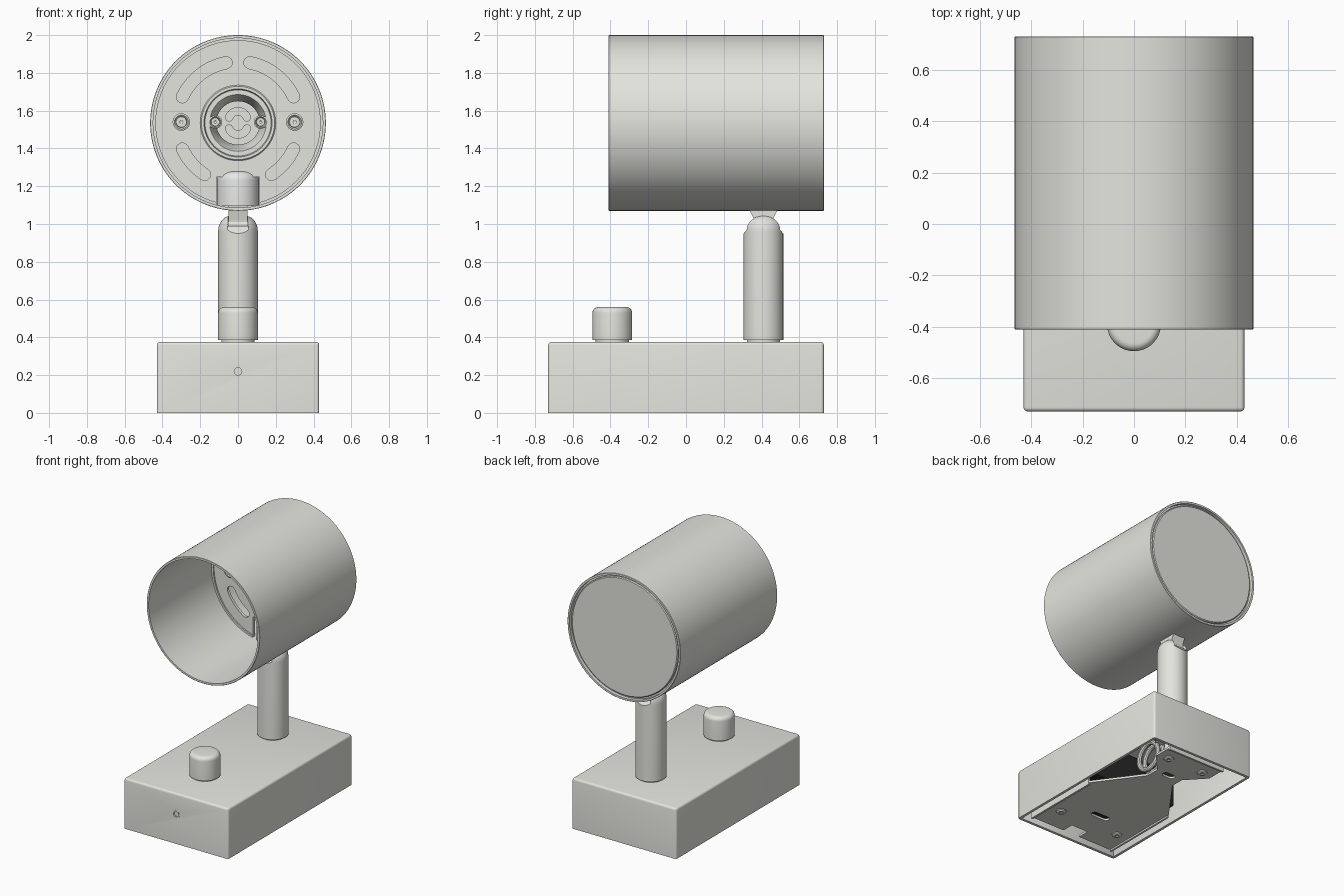
import bpy, bmesh, math
from math import sin, cos, pi, radians
from mathutils import Matrix, Vector

if "Cube" in bpy.data.objects:
    bpy.data.objects.remove(bpy.data.objects["Cube"])


def colour(name, r, g, b):
    m = bpy.data.materials.new(name)
    m.diffuse_color = (r, g, b, 1)
    m.use_nodes = True
    m.node_tree.nodes["Principled BSDF"].inputs["Base Color"].default_value = m.diffuse_color
    return m


GREY = colour("warm_light_grey", 0.78, 0.78, 0.735)
WHITE = colour("white_plastic", 0.93, 0.93, 0.91)
BLACK = colour("black_plastic", 0.02, 0.02, 0.02)

AX = {'Z': Matrix.Identity(4),
      'Y': Matrix.Rotation(-pi / 2, 4, 'X'),   # local z -> +y
      'X': Matrix.Rotation(pi / 2, 4, 'Y')}    # local z -> +x


def finish(name, bm, mat=GREY):
    bmesh.ops.recalc_face_normals(bm, faces=bm.faces)
    me = bpy.data.meshes.new(name)
    bm.to_mesh(me)
    bm.free()
    me.materials.append(mat)
    ob = bpy.data.objects.new(name, me)
    bpy.context.collection.objects.link(ob)
    return ob


def lathe(name, prof, loc=(0, 0, 0), axis='Z', seg=64, closed=False, squash=1.0, mat=GREY):
    """Spin (radius, height) points; radius 0 makes a pole."""
    bm = bmesh.new()
    rings = []
    for r, h in prof:
        if r == 0:
            rings.append([bm.verts.new((0, 0, h))] * seg)
        else:
            rings.append([bm.verts.new((squash * r * cos(2 * pi * i / seg), r * sin(2 * pi * i / seg), h))
                          for i in range(seg)])
    pairs = list(zip(rings, rings[1:])) + ([(rings[-1], rings[0])] if closed else [])
    for a, b in pairs:
        for i in range(seg):
            j = (i + 1) % seg
            vs = list(dict.fromkeys([a[i], a[j], b[j], b[i]]))
            if len(vs) > 2:
                bm.faces.new(vs)
    bm.transform(Matrix.Translation(loc) @ AX[axis])
    return finish(name, bm, mat)


def prism(name, pts, axis, lo, hi):
    """Extrude a 2D outline along z (xy), y (xz) or x (yz)."""
    bm = bmesh.new()
    put = {'Z': lambda a, b, h: (a, b, h), 'Y': lambda a, b, h: (a, h, b), 'X': lambda a, b, h: (h, a, b)}[axis]
    f = bm.faces.new([bm.verts.new(put(*p, lo)) for p in pts])
    ext = bmesh.ops.extrude_face_region(bm, geom=[f])['geom']
    bmesh.ops.translate(bm, vec=Vector(put(0, 0, hi - lo)),
                        verts=[v for v in ext if isinstance(v, bmesh.types.BMVert)])
    return finish(name, bm)


def box(name, x, y, z, bevel=0.0, mat=GREY):
    bm = bmesh.new()
    bmesh.ops.create_cube(bm, size=1)
    for v in bm.verts:
        v.co = [(lo + hi) / 2 + c * (hi - lo) for c, (lo, hi) in zip(v.co, (x, y, z))]
    if bevel:
        bmesh.ops.bevel(bm, geom=bm.edges[:], offset=bevel, segments=3, profile=0.5, affect='EDGES')
    return finish(name, bm, mat)


def apply_mod(ob, mod):
    bpy.context.view_layer.objects.active = ob
    bpy.ops.object.modifier_apply(modifier=mod.name)


def cut(ob, cutter):
    m = ob.modifiers.new("cut", 'BOOLEAN')
    m.operation, m.object = 'DIFFERENCE', cutter
    apply_mod(ob, m)
    bpy.data.objects.remove(cutter)


def fillet(r, h, c, n=6):
    """Rounded top corner of a cylinder, ending at the pole."""
    return [(r - c + c * cos(i * pi / 2 / n), h - c + c * sin(i * pi / 2 / n))
            for i in range(n + 1)] + [(0, h)]


def arc_slot(cx, cz, r, w, a0, a1):
    """Outline of a round-ended slot bent around a centre."""
    a0, a1 = radians(a0), radians(a1)
    A = [a0 + (a1 - a0) * i / 12 for i in range(13)]
    pts = [((r + w) * cos(a), (r + w) * sin(a)) for a in A]
    pts += [(r * cos(a1) + w * cos(a1 + t * pi / 6), r * sin(a1) + w * sin(a1 + t * pi / 6)) for t in range(1, 6)]
    pts += [((r - w) * cos(a), (r - w) * sin(a)) for a in reversed(A)]
    pts += [(r * cos(a0) + w * cos(a0 + pi + t * pi / 6), r * sin(a0) + w * sin(a0 + pi + t * pi / 6)) for t in range(1, 6)]
    return [(cx + x, cz + z) for x, z in pts]


# --- Base: hollow housing, open underneath
bm = bmesh.new()
bmesh.ops.create_cube(bm, size=1)
bmesh.ops.scale(bm, vec=(0.86, 1.46, 0.375), verts=bm.verts)
bmesh.ops.translate(bm, vec=(0, 0, 0.1875), verts=bm.verts)
bmesh.ops.delete(bm, geom=[f for f in bm.faces if f.normal.z < -.5], context='FACES_ONLY')
bmesh.ops.bevel(bm, geom=[e for e in bm.edges if not e.is_boundary], offset=0.016, segments=4,
                profile=0.5, affect='EDGES')
base = finish("base_housing", bm)
sol = base.modifiers.new("wall", 'SOLIDIFY')
sol.thickness, sol.offset = 0.02, -1
apply_mod(base, sol)

# --- Mounting plate under the base, hourglass outline with holes
half = [(0.07, -0.58), (0.07, -0.67), (0.36, -0.67), (0.36, -0.06), (0.11, 0.28), (0.11, 0.38),
        (0.24, 0.52), (0.24, 0.67)]
plate = prism("mounting_plate", half + [(-x, y) for x, y in reversed(half)], 'Z', 0.014, 0.03)
for y, w in ((-0.36, 0.05), (0.37, 0.025)):
    hole = [(sx * w + 0.025 * cos(s + i * pi / 6), y + 0.025 * sin(s + i * pi / 6))
            for sx, s in ((1, -pi / 2), (-1, pi / 2)) for i in range(7)]
    cut(plate, prism("cutter", hole, 'Z', -0.1, 0.1))
for i, (x, y) in enumerate(((-0.25, -0.48), (0.25, -0.48), (-0.15, 0.55), (0.15, 0.55))):
    lathe(f"plate_screw_{i}", [(.036, .016), (.034, .008), (.026, .003), (.013, .003), (.011, .009), (0, .009)],
          (x, y, 0), 'Z', 24)
    lathe(f"plate_spacer_{i}", [(0.03, 0.03), (0.03, 0.356)], (x, y, 0), 'Z', 20)
for s, n in ((-1, "left"), (1, "right")):
    box(f"plate_flange_{n}", sorted((s * .345, s * .36)), (-0.67, -0.06), (0.002, 0.09))
box("plate_flange_back", (-0.24, 0.24), (0.655, 0.67), (0.002, 0.09))

# --- Electrics inside the base: dark driver, nut and wires
box("driver_box", (-0.36, 0.37), (-0.56, 0.0), (0.07, 0.33), 0.01, BLACK)
lathe("post_nut", [(0.05, 0.2), (0.05, 0.26), (0.12, 0.26), (0.12, 0.355)], (0, 0.41, 0))
ring = [(0.1 + 0.018 * cos(i * pi / 5), 0.018 * sin(i * pi / 5)) for i in range(10)]
for i in range(2):
    lathe(f"wire_coil_{i}", ring, (0.02 + i * .05, 0.24, 0.2), 'X', 32, True)

# --- Indicator on the front of the base, a ring around a sunken lens
cut(base, lathe("cutter", [(0, -.8), (.024, -.8), (.024, -.72), (0, -.72)], (0, 0, .22), 'Y', 32))
lathe("indicator_ring", [(0.02, -0.715), (0.02, -0.731), (0.03, -0.731), (0.03, -0.715)],
      (0, 0, 0.22), 'Y', 32, True)

# --- Dimmer knob
lathe("dimmer_knob", [(0.088, 0.37), (0.088, 0.387), (0.105, 0.387)] + fillet(0.105, 0.56, 0.03), (0, -0.39, 0))

# --- Post with domed top and a slot whose floor slopes away from the joint
post = lathe("post", [(0, 0.36), (0.088, 0.36), (0.088, 0.387), (0.105, 0.387), (0.105, 0.96)]
             + fillet(0.105, 1.05, 0.085, 8)[1:], (0, 0.41, 0))
cut(post, prism("cutter", [(0.41 + y, z) for y, z in ((-.2, .95), (-.105, .95), (-.07, .99), (.07, .99),
                                                     (.105, .95), (.2, .95), (.2, 1.2), (-.2, 1.2))],
                'X', -0.055, 0.055))

# --- Swivel joint and its boss inside the shade
lathe("swivel_knuckle", [(0, -.052), (.058, -.052), (.058, .052), (0, .052)], (0, 0.41, 0.985), 'X', 40)
prism("swivel_neck", [(0.41 + y, z) for y, z in ((-.052, .98), (.052, .98), (.052, 1.03), (.075, 1.075),
                                                 (.075, 1.12), (-.075, 1.12), (-.075, 1.075), (-.052, 1.03))],
      'X', -0.05, 0.05)
lathe("swivel_boss", [(0, 1.095), (0.112, 1.095)] + fillet(0.112, 1.28, 0.05, 8), (0, 0.41, 0), mat=WHITE)

# --- Shade tube and recessed back cap
C = (0, 0, 1.535)
lathe("shade_tube", [(.449, -.41), (.463, -.41), (.465, -.408), (.465, .728), (.463, .73), (.449, .73)],
      C, 'Y', 128, True)
lathe("shade_back_cap", [(0, .69), (.45, .69), (.45, .705), (.436, .705), (.436, .716), (.43, .722), (0, .722)],
      C, 'Y', 128)

# --- Slotted inner disc, the boss standing through it
disc = lathe("inner_disc", [(.19, .34), (.435, .34), (.435, .33), (.45, .33), (.45, .36), (.19, .36)],
             C, 'Y', 96, True)
for a0, a1 in ((25, 79), (101, 155), (-57, -25), (-155, -123)):
    cut(disc, prism("cutter", arc_slot(0, 1.535, 0.325, 0.032, a0, a1), 'Y', 0.25, 0.45))
cut(disc, box("cutter", (-0.113, 0.113), (0.25, 0.45), (1.0, 1.25)))

# --- Lamp socket in the middle of the disc
lathe("lamp_socket", [(0, .58), (.2, .58), (.2, .332), (.194, .326), (.18, .326), (.175, .345), (.15, .345),
                      (.145, .355), (.115, .46), (.115, .5), (0, .5)], C, 'Y')
for s, n in ((-1, "left"), (1, "right")):
    for part, r0, x, y0 in (("disc", .046, .3, .342), ("socket", .036, .12, .352)):
        lathe(f"{n}_{part}_screw", [(r0, 0), (r0, -.012), (r0 * .8, -.016), (r0 * .65, -.008),
                                    (r0 * .6, -.016), (r0 * .2, -.016), (0, -.008)],
              (s * x, y0, 1.54), 'Y', 24)
    # curved contact pads, one above and one below
    prism(f"{n}_socket_contact", arc_slot(0, 1.535 + s * .012, 0.05, 0.022,
                                          *((20, 160) if s > 0 else (200, 340))), 'Y', 0.48, 0.505)

# --- Smooth shading with sharp edges kept
bpy.ops.object.select_all(action='SELECT')
bpy.context.view_layer.objects.active = base
bpy.ops.object.shade_smooth_by_angle(angle=radians(32))
